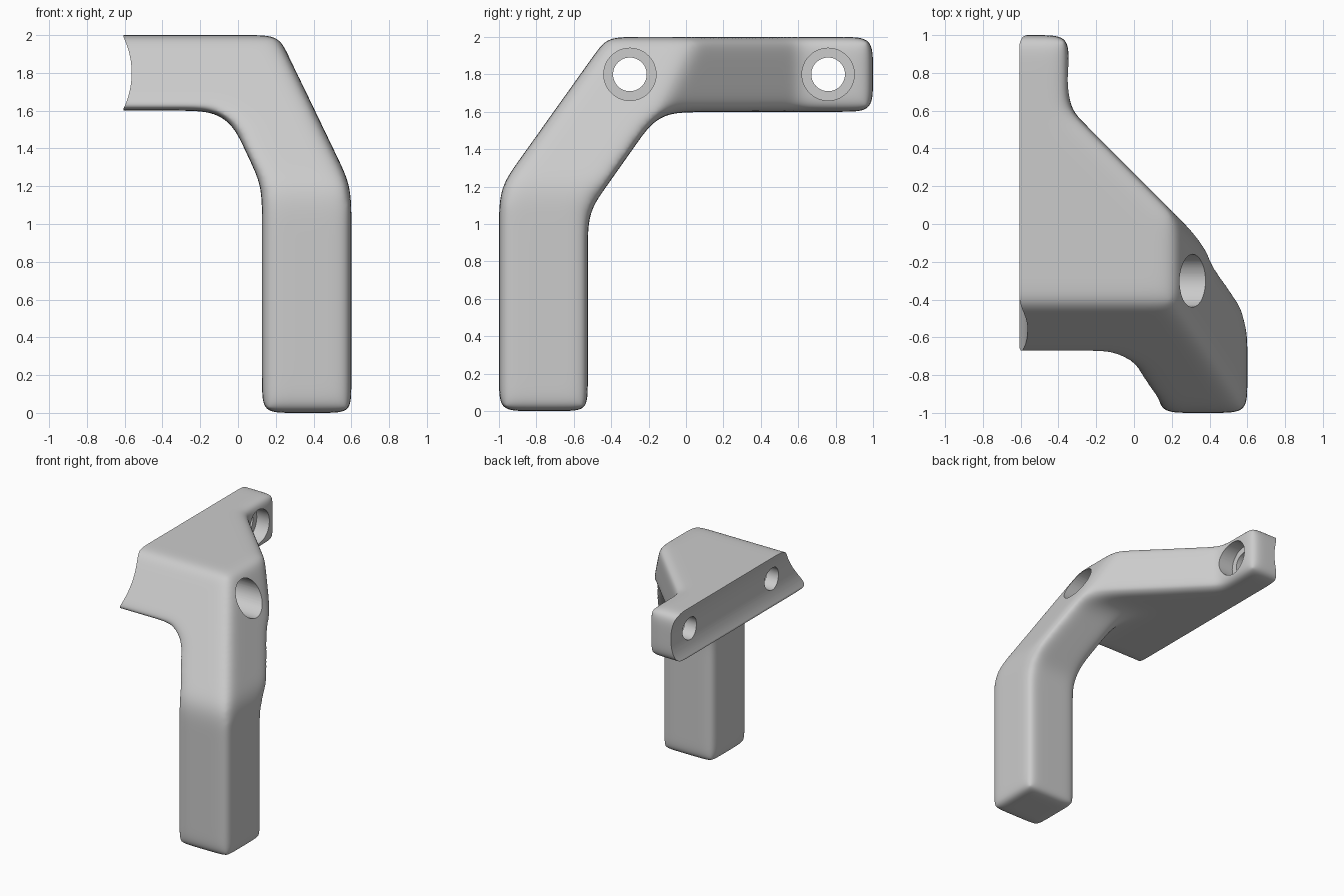
import bpy, bmesh
from math import pi, sin, cos, tan
from mathutils import Vector

if "Cube" in bpy.data.objects:
    bpy.data.objects.remove(bpy.data.objects["Cube"])


def fillet(points, steps=8):
    """Round the corners of a 2D outline; each point is (a, b) or (a, b, radius)."""
    out = []
    n = len(points)
    for i, p in enumerate(points):
        c = Vector(p[:2])
        if len(p) < 3:
            out.append((c.x, c.y))
            continue
        r = p[2]
        u = (Vector(points[i - 1][:2]) - c).normalized()
        v = (Vector(points[(i + 1) % n][:2]) - c).normalized()
        half = u.angle(v) / 2
        length = r / tan(half)
        centre = c + (u + v).normalized() * (r / sin(half))
        s, e = c + u * length - centre, c + v * length - centre
        for k in range(steps + 1):
            q = centre + s.lerp(e, k / steps).normalized() * r
            out.append((q.x, q.y))
    return out


def prism(name, outline, axis, lo, hi):
    """Closed solid: a 2D outline extruded along a world axis."""
    place = {'x': lambda a, b, t: (t, a, b),
             'y': lambda a, b, t: (a, t, b),
             'z': lambda a, b, t: (a, b, t)}[axis]
    bm = bmesh.new()
    start = [bm.verts.new(place(a, b, lo)) for a, b in outline]
    end = [bm.verts.new(place(a, b, hi)) for a, b in outline]
    n = len(outline)
    bm.faces.new(start[::-1])
    bm.faces.new(end)
    for i in range(n):
        j = (i + 1) % n
        bm.faces.new((start[i], start[j], end[j], end[i]))
    bm.normal_update()
    if bm.calc_volume(signed=True) < 0:
        bmesh.ops.reverse_faces(bm, faces=bm.faces[:])
    mesh = bpy.data.meshes.new(name)
    bm.to_mesh(mesh)
    bm.free()
    ob = bpy.data.objects.new(name, mesh)
    bpy.context.collection.objects.link(ob)
    return ob


def modify(ob, kind, **settings):
    """Add a modifier and apply it."""
    bpy.ops.object.select_all(action='DESELECT')
    bpy.context.view_layer.objects.active = ob
    ob.select_set(True)
    m = ob.modifiers.new(kind.lower(), kind)
    for key, value in settings.items():
        setattr(m, key, value)
    bpy.context.view_layer.update()
    bpy.ops.object.modifier_apply(modifier=m.name)


def combine(ob, other, operation):
    other.hide_render = True
    modify(ob, 'BOOLEAN', operation=operation, object=other, solver='EXACT')
    bpy.data.objects.remove(other)


def circle(y, z, r, n=48):
    return [(y + r * cos(2 * pi * k / n), z + r * sin(2 * pi * k / n)) for k in range(n)]


# Bracket body: front, side and plan outlines intersected
front = fillet([(.127, 0), (.6, 0), (.6, 1.2, .35), (.215, 2), (-.9, 2),
                (-.9, 1.6), (-.06, 1.6, .22), (.127, 1.2, .3)])
side = fillet([(-1, -.2), (-.525, -.2), (-.525, 1.06, .25), (-.145, 1.598, .22),
               (1, 1.598), (1, 2.2), (-.28, 2.2), (-1, 1.19, .3)])
plan = [(-1.1, 1.3), (-.345, 1.3), (-.345, .615), (1.2, -.93), (1.2, -1.3), (-1.1, -1.3)]

bracket = prism("angled_bracket", front, 'y', -1.2, 1.2)
combine(bracket, prism("side_outline", side, 'x', -1.2, 1.2), 'INTERSECT')
combine(bracket, prism("plan_outline", plan, 'z', -.3, 2.3), 'INTERSECT')

# Soft rounding of all outer edges
modify(bracket, 'REMESH', mode='VOXEL', voxel_size=.015, adaptivity=0)
modify(bracket, 'SMOOTH', factor=1.0, iterations=75)

# Concave clamp face on the left
half, sag = .187, .042
R = (half ** 2 + sag ** 2) / (2 * sag)
arc = []
for k in range(25):
    dz = half * (k / 12 - 1)
    arc.append((-.605 + sag - R + (R * R - dz * dz) ** .5, 1.8 + dz))
groove = [(-1.5, 1.3), (-.605, 1.3)] + arc + [(-.605, 2.3), (-1.5, 2.3)]
combine(bracket, prism("clamp_groove", groove, 'y', -1.4, 1.4), 'DIFFERENCE')

# Two counterbored bolt holes
for y in (-.3, .76):
    combine(bracket, prism("counterbore", circle(y, 1.8, .14), 'x', -.46, 1.2), 'DIFFERENCE')
    combine(bracket, prism("bolt_hole", circle(y, 1.8, .09), 'x', -1.2, 1.3), 'DIFFERENCE')

bpy.ops.object.select_all(action='DESELECT')
bpy.context.view_layer.objects.active = bracket
bracket.select_set(True)
bpy.ops.object.shade_smooth_by_angle(angle=.6)
